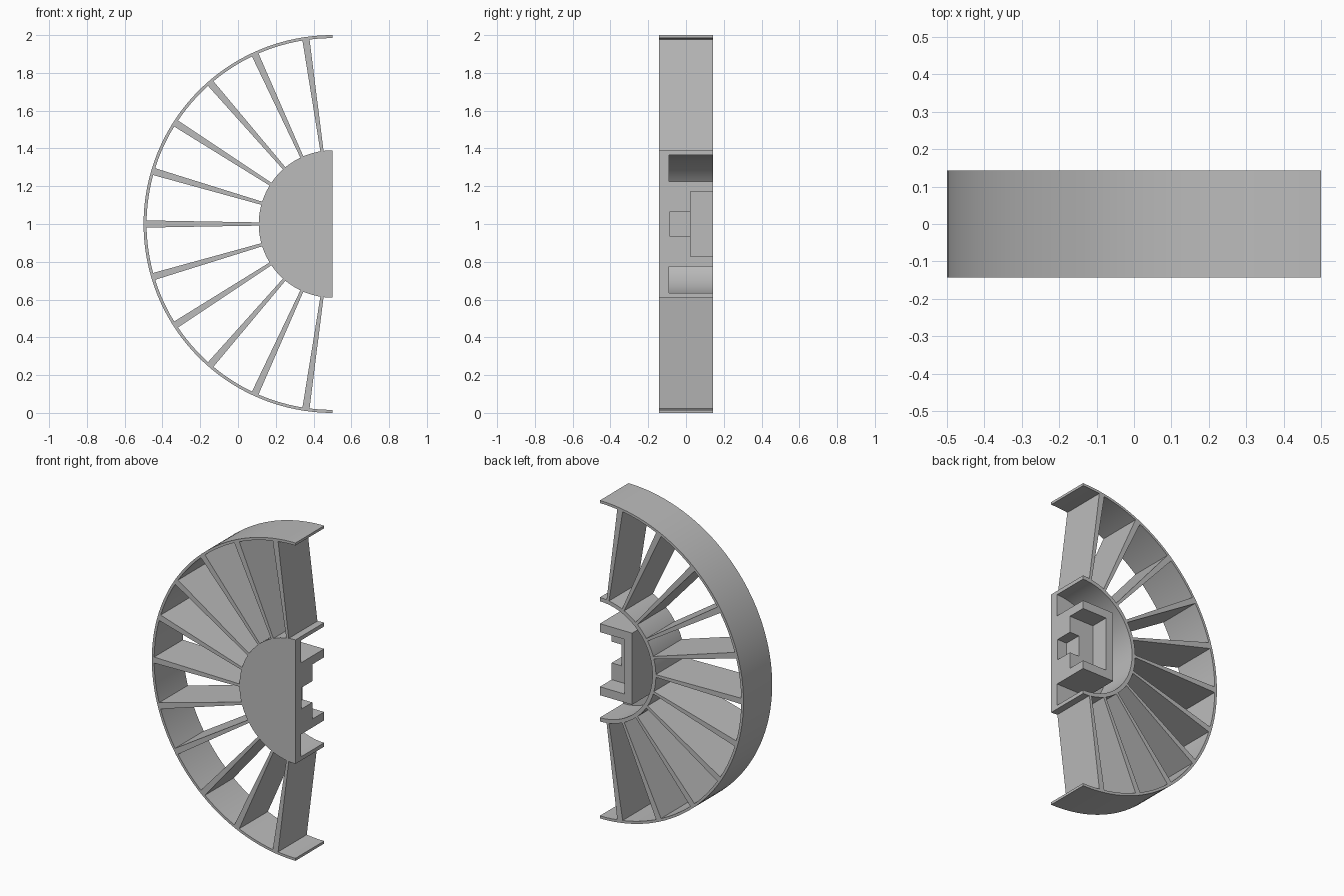
import bpy, bmesh, math

old = bpy.data.objects.get("Cube")
if old:
    bpy.data.objects.remove(old, do_unlink=True)

CX, CZ = 0.5, 1.0        # wheel axis, on the cut side
DEPTH = 0.1425           # half depth of the wheel
FLOOR = -0.09            # back of the hub plate
SPOKES = 11

grey = bpy.data.materials.new("plain_grey")
grey.use_nodes = True
colour = (0.5, 0.5, 0.5, 1)
grey.diffuse_color = colour
grey.node_tree.nodes["Principled BSDF"].inputs["Base Color"].default_value = colour


def arc(radius, start=90, end=270, steps=80):
    """Points on an arc about the axis, in x and z."""
    angles = [math.radians(start + (end - start) * i / steps) for i in range(steps + 1)]
    return [(CX + radius * math.cos(a), CZ + radius * math.sin(a)) for a in angles]


def rect(x0, x1, half):
    return [(x0, CZ - half), (x1, CZ - half), (x1, CZ + half), (x0, CZ + half)]


def prism(name, outline, y0, y1):
    """Extrude an x-z outline from y0 to y1."""
    bm = bmesh.new()
    face = bm.faces.new([bm.verts.new((x, y0, z)) for x, z in outline])
    extruded = bmesh.ops.extrude_face_region(bm, geom=[face])["geom"]
    verts = [v for v in extruded if isinstance(v, bmesh.types.BMVert)]
    bmesh.ops.translate(bm, verts=verts, vec=(0, y1 - y0, 0))
    bmesh.ops.recalc_face_normals(bm, faces=bm.faces)
    mesh = bpy.data.meshes.new(name)
    bm.to_mesh(mesh)
    bm.free()
    mesh.materials.append(grey)
    obj = bpy.data.objects.new(name, mesh)
    bpy.context.collection.objects.link(obj)
    return obj


def activate(obj):
    bpy.ops.object.select_all(action='DESELECT')
    obj.select_set(True)
    bpy.context.view_layer.objects.active = obj


def cut(obj, outline, y0):
    """Cut a pocket that opens at the back."""
    cutter = prism("cutter", outline, y0, DEPTH + 0.1)
    cutter.hide_render = True
    mod = obj.modifiers.new("pocket", 'BOOLEAN')
    mod.operation = 'DIFFERENCE'
    mod.solver = 'EXACT'
    mod.object = cutter
    activate(obj)
    bpy.ops.object.modifier_apply(modifier=mod.name)
    bpy.data.objects.remove(cutter, do_unlink=True)


def smooth(obj):
    activate(obj)
    bpy.ops.object.shade_smooth_by_angle(angle=math.radians(30))


# Thin half rim
rim = prism("rim", arc(1.0) + arc(0.984)[::-1], -DEPTH, DEPTH)
smooth(rim)

# Half-round hub cup, open at the back
hub = prism("hub", arc(0.39), -DEPTH, DEPTH)
cut(hub, arc(0.366, 0, 360, 160)[:-1], FLOOR)
smooth(hub)

# Square axle block with a stepped socket
block = prism("axle_block", rect(0.275, CX, 0.225), FLOOR - 0.01, DEPTH)
cut(block, rect(0.328, CX + 0.1, 0.172), 0.025)
cut(block, rect(0.433, CX + 0.1, 0.067), -0.085)

# Full-depth spokes that widen towards the rim
for i in range(SPOKES):
    a = math.radians(180 + (i - SPOKES // 2) * 180 / SPOKES)
    c, s = math.cos(a), math.sin(a)
    corners = [(0.386, -0.0085), (0.988, -0.019), (0.988, 0.019), (0.386, 0.0085)]
    outline = [(CX + r * c - w * s, CZ + r * s + w * c) for r, w in corners]
    prism(f"spoke_{i + 1}", outline, -DEPTH, DEPTH)
